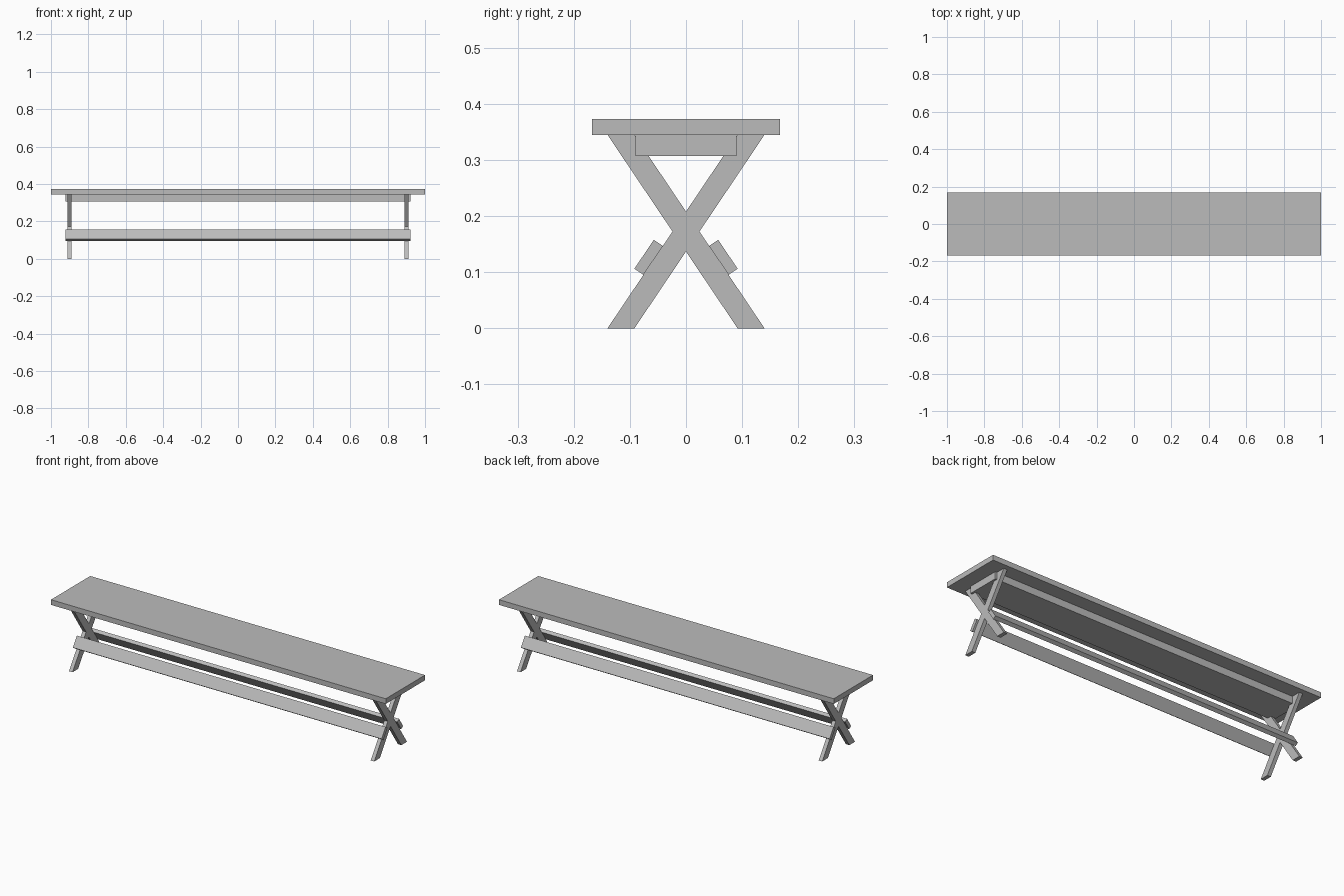
import bpy
import bmesh
from mathutils import Vector

cube = bpy.data.objects.get("Cube")
if cube:
    bpy.data.objects.remove(cube, do_unlink=True)

grey = bpy.data.materials.new("plain_grey")
grey.use_nodes = True
colour = (0.5, 0.5, 0.5, 1)
grey.diffuse_color = colour
grey.node_tree.nodes["Principled BSDF"].inputs["Base Color"].default_value = colour


def board(name, profile, x0, x1):
    """Extrude a (y, z) outline along x."""
    bm = bmesh.new()
    face = bm.faces.new([bm.verts.new((x0, y, z)) for y, z in profile])
    ext = bmesh.ops.extrude_face_region(bm, geom=[face])["geom"]
    moved = [v for v in ext if isinstance(v, bmesh.types.BMVert)]
    bmesh.ops.translate(bm, verts=moved, vec=(x1 - x0, 0, 0))
    bmesh.ops.recalc_face_normals(bm, faces=bm.faces)
    mesh = bpy.data.meshes.new(name)
    bm.to_mesh(mesh)
    bm.free()
    mesh.materials.append(grey)
    obj = bpy.data.objects.new(name, mesh)
    bpy.context.collection.objects.link(obj)
    return obj


def rect(half, z0, z1):
    return [(-half, z0), (half, z0), (half, z1), (-half, z1)]


SEAT_Z, SEAT_TOP = 0.345, 0.373
FOOT_OUT, FOOT_IN = 0.14, 0.092
RAIL = 0.922

# Seat and the board beneath it
board("seat", rect(0.1675, SEAT_Z, SEAT_TOP), -1, 1)
board("seat_support", rect(0.09, 0.307, SEAT_Z), -RAIL, RAIL)

# Direction of a sloping leg and the normal of its upper outer face
along = Vector((FOOT_OUT + FOOT_IN, SEAT_Z)).normalized()
outward = Vector((-along.y, along.x))
start = Vector((-FOOT_OUT, 0)) + along * 0.115
stretcher = [start, start + along * 0.062,
             start + along * 0.062 + outward * 0.0195, start + outward * 0.0195]

for side, depth in ((1, "front"), (-1, "back")):
    # Crossed legs at each end
    leg = [(-FOOT_OUT, 0), (-FOOT_IN, 0), (FOOT_OUT, SEAT_Z), (FOOT_IN, SEAT_Z)]
    leg = [(y * side, z) for y, z in leg]
    for x, end in ((-0.901, "right"), (0.901, "left")):
        board(f"{depth}_{end}_leg", leg, x - 0.0105, x + 0.0105)
    # Long stretcher lying on the legs
    board(f"{depth}_stretcher", [(p.x * side, p.y) for p in stretcher], -RAIL, RAIL)
